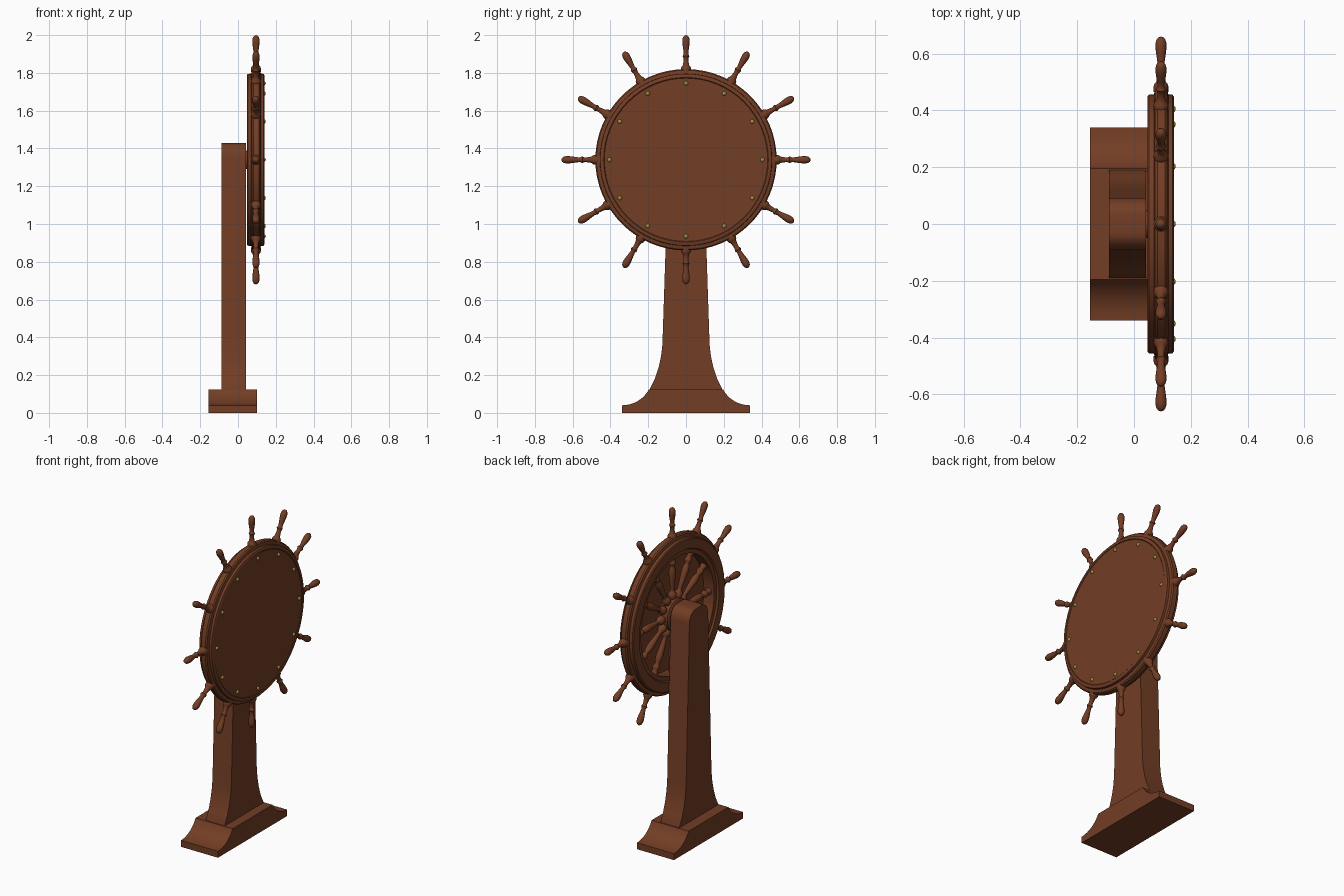
import bpy, bmesh, math
from mathutils import Matrix

if "Cube" in bpy.data.objects:
    bpy.data.objects.remove(bpy.data.objects["Cube"])

CX, CZ = 0.095, 1.34          # wheel centre
N = 12                        # spokes


def material(name, col):
    m = bpy.data.materials.new(name)
    m.diffuse_color = (*col, 1)
    m.use_nodes = True
    m.node_tree.nodes["Principled BSDF"].inputs["Base Color"].default_value = m.diffuse_color
    return m


wood = material("brown wood", (0.17, 0.047, 0.018))
brass = material("dull brass", (0.36, 0.27, 0.05))


def finish(name, bm, mat, angle=35):
    bmesh.ops.remove_doubles(bm, verts=bm.verts, dist=1e-5)
    bmesh.ops.recalc_face_normals(bm, faces=bm.faces)
    me = bpy.data.meshes.new(name)
    bm.to_mesh(me)
    bm.free()
    me.materials.append(mat)
    ob = bpy.data.objects.new(name, me)
    bpy.context.collection.objects.link(ob)
    bpy.context.view_layer.objects.active = ob
    ob.select_set(True)
    bpy.ops.object.shade_smooth_by_angle(angle=math.radians(angle))
    ob.select_set(False)
    return ob


def lathe(bm, prof, seg, mat, closed=False):
    """Revolve (height, radius) points about local z, then transform."""
    rings = []
    for h, r in prof:
        rings.append([bm.verts.new(mat @ Matrix.Rotation(2 * math.pi * i / seg, 4, 'Z')
                                   @ Matrix.Translation((r, 0, h)).translation)
                      for i in range(seg)])
    pairs = list(zip(rings, rings[1:]))
    if closed:
        pairs.append((rings[-1], rings[0]))
    for a, b in pairs:
        for i in range(seg):
            j = (i + 1) % seg
            bm.faces.new((a[i], a[j], b[j], b[i]))


def extrude_profile(name, half, x0, x1):
    """Mirror a half outline (y, z) and extrude it along x."""
    bm = bmesh.new()
    pts = half + [(-y, z) for y, z in reversed(half)]
    a = [bm.verts.new((x0, y, z)) for y, z in pts]
    b = [bm.verts.new((x1, y, z)) for y, z in pts]
    bm.faces.new(a)
    bm.faces.new(b)
    for i in range(len(pts)):
        j = (i + 1) % len(pts)
        bm.faces.new((a[i], a[j], b[j], b[i]))
    return finish(name, bm, wood, 30)


def arc(cy, cz, ry, rz, a0, a1, n):
    return [(cy + ry * math.cos(math.radians(a0 + (a1 - a0) * k / n)),
             cz + rz * math.sin(math.radians(a0 + (a1 - a0) * k / n)))
            for k in range(n + 1)]


# base foot with concave sides
extrude_profile("base", [(0.34, 0)] + arc(0.34, 0.19, 0.16, 0.15, 270, 206, 8) + [(0.196, 0.125)],
                -0.155, 0.10)

# pedestal column: flared foot, taper, rounded top
column = [(0.19, 0.12), (0.19, 0.13), (0.165, 0.18), (0.145, 0.24), (0.132, 0.30), (0.125, 0.36)]
extrude_profile("column", column + arc(0.03, 1.355, 0.062, 0.073, 0, 90, 8), -0.088, 0.042)

# wheel parts revolve around the x axis
axle = Matrix.Translation((0, 0, CZ)) @ Matrix.Rotation(math.pi / 2, 4, 'Y')

# stepped rim
bm = bmesh.new()
rim = [(0.058, 0.36), (0.058, 0.385), (0.047, 0.392), (0.047, 0.448), (0.052, 0.455),
       (0.070, 0.456), (0.074, 0.474), (0.082, 0.480), (0.110, 0.480), (0.117, 0.474),
       (0.121, 0.456), (0.136, 0.455), (0.140, 0.448), (0.140, 0.436), (0.134, 0.430),
       (0.130, 0.36)]
lathe(bm, rim, 64, axle, closed=True)
finish("wheel_rim", bm, wood)

# closed front panel
bm = bmesh.new()
lathe(bm, [(0.129, 0), (0.129, 0.432), (0.137, 0.432), (0.137, 0)], 64, axle)
finish("front_panel", bm, wood)

# hub and shaft into the column
bm = bmesh.new()
lathe(bm, [(0.03, 0), (0.03, 0.05), (0.052, 0.05), (0.052, 0.085), (0.060, 0.098),
           (0.125, 0.098), (0.130, 0.085), (0.130, 0)], 40, axle)
finish("hub", bm, wood)

# turned spokes and handles
spoke = [(0.09, 0.02), (0.10, 0.024), (0.115, 0.026), (0.13, 0.022), (0.138, 0.013),
         (0.15, 0.012), (0.17, 0.014), (0.21, 0.018), (0.25, 0.021), (0.275, 0.019),
         (0.29, 0.013), (0.30, 0.013), (0.308, 0.020), (0.318, 0.022), (0.328, 0.018),
         (0.336, 0.014), (0.35, 0.020), (0.37, 0.022)]
handle = [(0.465, 0.026), (0.485, 0.026), (0.493, 0.023), (0.50, 0.017), (0.515, 0.014),
          (0.535, 0.012), (0.543, 0.015), (0.549, 0.018), (0.555, 0.015), (0.562, 0.012),
          (0.58, 0.014), (0.60, 0.017), (0.62, 0.0195), (0.635, 0.0195), (0.648, 0.016),
          (0.656, 0.010), (0.66, 0.0)]
rivet = [(0.134, 0.012), (0.141, 0.011), (0.145, 0.007), (0.147, 0.0)]
bs, bh, br = bmesh.new(), bmesh.new(), bmesh.new()
for k in range(N):
    turn = Matrix.Rotation(2 * math.pi * k / N, 4, 'X')
    out = Matrix.Translation((CX, 0, CZ)) @ turn
    lathe(bs, spoke, 16, out)
    lathe(bh, handle, 16, out)
    # brass rivets on the front face
    place = (Matrix.Translation((0, 0, CZ)) @ turn @ Matrix.Translation((0, 0, 0.405))
             @ Matrix.Rotation(math.pi / 2, 4, 'Y'))
    lathe(br, rivet, 12, place)
finish("spokes", bs, wood, 50)
finish("handles", bh, wood, 50)
finish("rivets", br, brass, 50)
